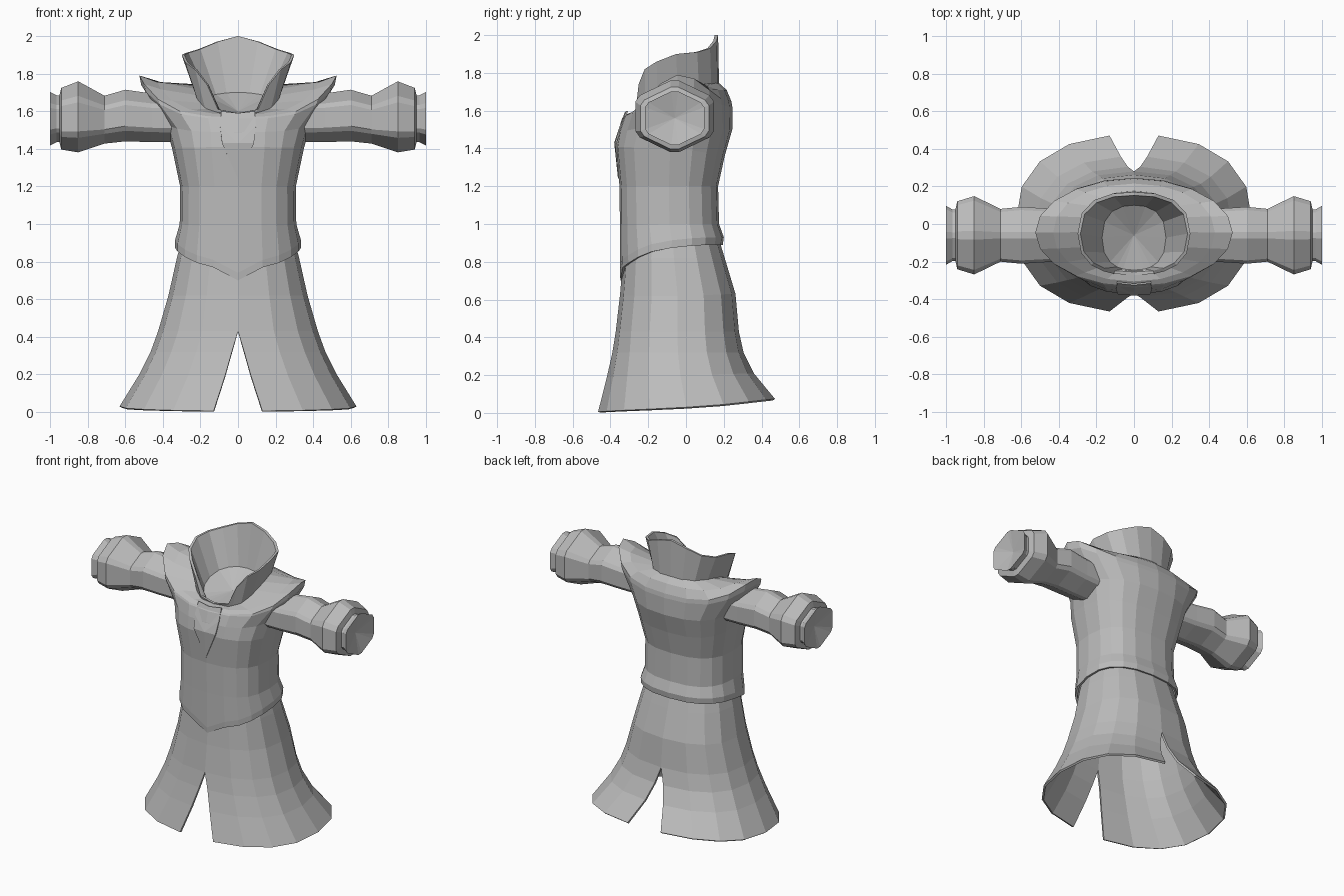
import bpy, bmesh
from math import sin, cos, asin, pi, radians

old = bpy.data.objects.get("Cube")
if old:
    bpy.data.objects.remove(old, do_unlink=True)

cloth = bpy.data.materials.new("cloth_grey")
cloth.use_nodes = True
GREY = (0.5, 0.5, 0.5, 1)
cloth.diffuse_color = GREY
cloth.node_tree.nodes["Principled BSDF"].inputs["Base Color"].default_value = GREY


def make(name, verts, faces, thick=0, recalc=False):
    """Half a part on +x, mirrored to the other side, with optional cloth thickness."""
    bm = bmesh.new()
    vs = [bm.verts.new(v) for v in verts]
    for f in faces:
        bm.faces.new([vs[i] for i in f])
    bmesh.ops.remove_doubles(bm, verts=bm.verts, dist=1e-4)
    if recalc:
        bmesh.ops.recalc_face_normals(bm, faces=bm.faces)
    me = bpy.data.meshes.new(name)
    bm.to_mesh(me)
    bm.free()
    me.materials.append(cloth)
    ob = bpy.data.objects.new(name, me)
    bpy.context.collection.objects.link(ob)
    ob.modifiers.new("mirror", "MIRROR").use_clip = True
    if thick:
        so = ob.modifiers.new("thickness", "SOLIDIFY")
        so.thickness, so.offset = thick, -1
    return ob


def grid_faces(rows, cols, wrap=False):
    return [(i * cols + j, i * cols + (j + 1) % cols,
             (i + 1) * cols + (j + 1) % cols, (i + 1) * cols + j)
            for i in range(rows - 1) for j in range(cols if wrap else cols - 1)]


def power(v, p):
    return (1 if v >= 0 else -1) * abs(v) ** p


def half_ring(w, front, back, angles, height, n=2.4):
    """Half of a rounded outline, from front centre round +x to back centre."""
    mid, half = (front + back) / 2, (back - front) / 2
    return [(w * power(max(sin(a), 0), 2 / n), mid - half * power(cos(a), 2 / n), height(i, a))
            for i, a in enumerate(angles)]


def sloped(zf, zs, zb):
    """Height that runs front to back, with its own value at the side."""
    return lambda i, a: (zf + (zb - zf) * (1 - cos(a)) / 2
                         + (zs - (zf + zb) / 2) * sin(a) ** 4)


def spread(start, count):
    return [start + (pi - 2 * start) * i / (count - 1) for i in range(count)]


# Skirt: flared shell, slit at the front and the back
N = 9
skirt = [  # half width, front, back, z front, z side, z back, slit half width
    (0.63, -0.47, 0.475, 0.005, 0.03, 0.075, 0.13),
    (0.525, -0.42, 0.36, 0.19, 0.20, 0.21, 0.07),
    (0.465, -0.39, 0.305, 0.32, 0.32, 0.32, 0.033),
    (0.425, -0.372, 0.28, 0.43, 0.43, 0.43, 0),
    (0.37, -0.35, 0.262, 0.62, 0.62, 0.63, 0),
    (0.325, -0.332, 0.205, 0.82, 0.82, 0.82, 0),
    (0.29, -0.31, 0.165, 0.95, 0.95, 0.95, 0),
]
verts = []
for w, f, b, zf, zs, zb, slit in skirt:
    verts += half_ring(w, f, b, spread(asin((slit / w) ** 1.2), N), sloped(zf, zs, zb))
make("skirt", verts, grid_faces(len(skirt), N), 0.014)


# Bodice: pointed hem, waist, chest, flared shoulder wings, then in to the neck
def hem(i, a):
    return 0.89 - 0.13 * ((1 + cos(a)) / 2) ** 3 - (0.06 if i == 0 else 0)


N = 11
bodice = [  # half width, front, back, z front, z side, z back, squareness
    (0.31, -0.35, 0.175, 0.99, 1.0, 1.0, 2.6),
    (0.308, -0.352, 0.17, 1.2, 1.2, 1.2, 2.6),
    (0.35, -0.372, 0.205, 1.41, 1.4, 1.36, 2.6),
    (0.385, -0.36, 0.245, 1.49, 1.53, 1.5, 2.4),
    (0.515, -0.338, 0.245, 1.56, 1.74, 1.62, 2.0),
    (0.525, -0.33, 0.24, 1.57, 1.79, 1.65, 2.0),
    (0.43, -0.305, 0.215, 1.585, 1.755, 1.71, 2.1),
    (0.23, -0.25, 0.165, 1.59, 1.72, 1.755, 2.4),
]
verts = half_ring(0.335, -0.347, 0.195, spread(0, N), hem, 2.5)
verts += half_ring(0.335, -0.35, 0.2, spread(0, N), lambda i, a: hem(i, a) + 0.04, 2.5)
for w, f, b, zf, zs, zb, n in bodice:
    verts += half_ring(w, f, b, spread(0, N), sloped(zf, zs, zb), n)
make("bodice", verts, grid_faces(len(bodice) + 2, N), 0.014)

# Collar: outer wall, swept rim, inner wall and the sunken neck cone
angles = [radians(d) for d in (0, 16, 28, 45, 67, 90, 115, 140, 163, 180)]
rim = [1.59, 1.61, 1.74, 1.82, 1.86, 1.9, 1.91, 1.93, 1.97, 2.0]
base = sloped(1.57, 1.69, 1.74)
verts = half_ring(0.225, -0.265, 0.175, angles, base, 2.6)
verts += half_ring(0.30, -0.272, 0.17, angles, lambda i, a: rim[i], 2.5)
verts += half_ring(0.285, -0.255, 0.152, angles, lambda i, a: rim[i], 2.5)
verts += half_ring(0.17, -0.245, 0.1, angles, sloped(1.585, 1.66, 1.7))
verts += [(0, -0.06, 1.6)] * len(angles)
collar_faces = grid_faces(4, len(angles))
last = 3 * len(angles)
collar_faces += [(last + j, last + j + 1, last + len(angles)) for j in range(len(angles) - 1)]
make("collar", verts, collar_faces)

# Pointed flap below the collar opening
make("neck_flap",
     [(0, -0.36, 1.24), (0.085, -0.376, 1.43), (0.095, -0.35, 1.52), (0.09, -0.315, 1.6),
      (0, -0.325, 1.59), (0, -0.38, 1.43)],
     [(0, 1, 5), (5, 1, 2), (5, 2, 3, 4)], 0.009)

# Sleeves: six-sided with narrow bevelled ridges, wide cuff and hollow fan-shaped end
sleeve = [  # x, radius, centre height
    (0.30, 0.125, 1.56), (0.46, 0.13, 1.565), (0.60, 0.138, 1.577), (0.71, 0.128, 1.555),
    (0.85, 0.19, 1.57), (0.94, 0.165, 1.56), (0.95, 0.125, 1.56), (0.965, 0.125, 1.56),
    (1.0, 0.143, 1.56),
]
corners = [radians(60 * k + s) for k in range(6) for s in (-6, 6)]
M = len(corners)
verts = [(x, -0.06 + 1.2 * r * sin(a), z + r * cos(a)) for x, r, z in sleeve for a in corners]
faces = grid_faces(len(sleeve), M, True)
tip, top = len(verts), len(verts) - M
verts.append((0.965, -0.06, 1.56))
faces += [(top + j, top + (j + 1) % M, tip) for j in range(M)]
faces.append(tuple(range(M)))
make("sleeves", verts, faces, recalc=True)
